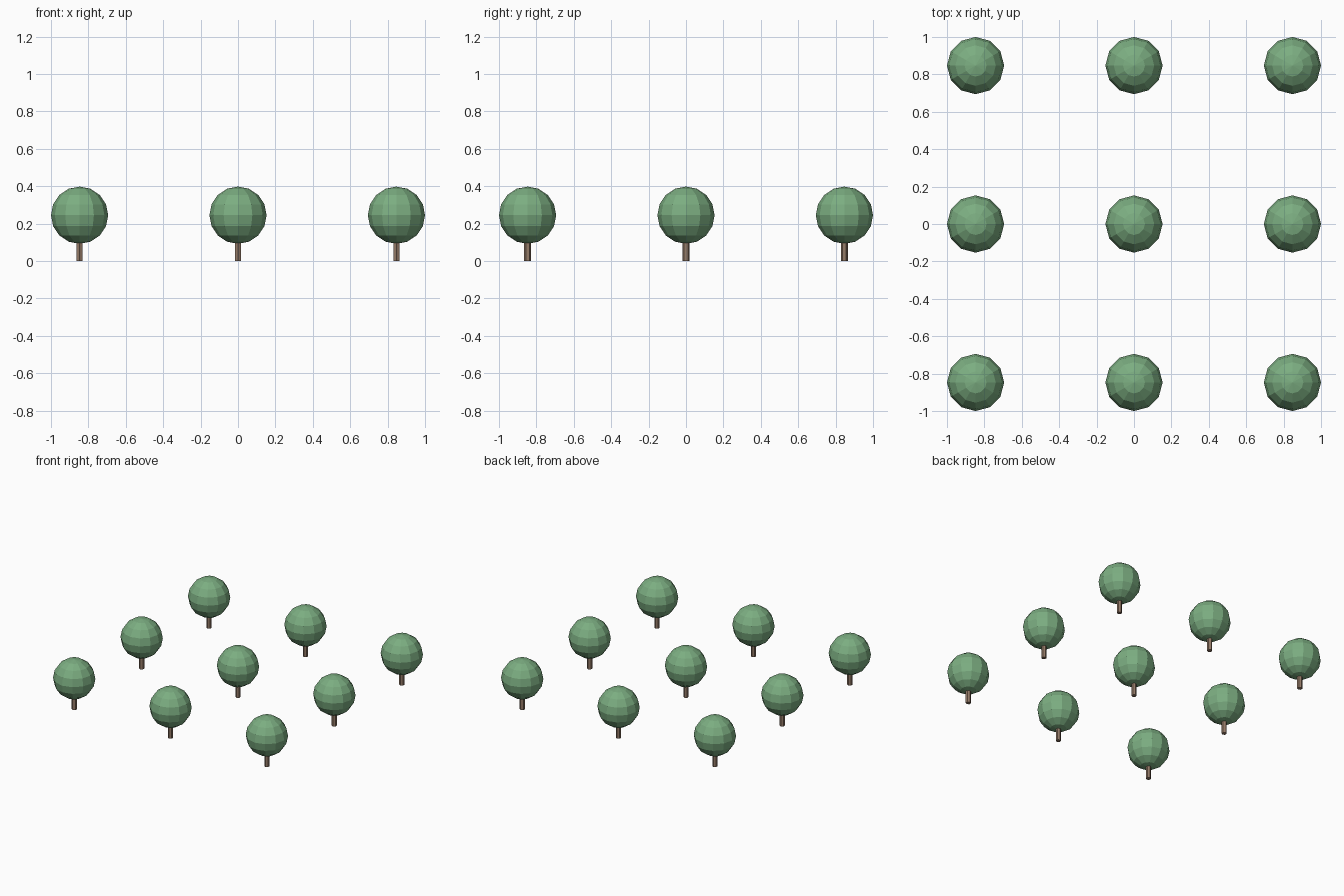
import bpy, bmesh
from math import pi
from mathutils import Matrix

if "Cube" in bpy.data.objects:
    bpy.data.objects.remove(bpy.data.objects["Cube"])

SPACING = 0.847
CROWN_R, CROWN_Z = 0.153, 0.245
TRUNK_R, TRUNK_H = 0.019, 0.15


def material(name, color):
    m = bpy.data.materials.new(name)
    m.diffuse_color = color
    m.use_nodes = True
    m.node_tree.nodes["Principled BSDF"].inputs["Base Color"].default_value = m.diffuse_color
    return m


def mesh_from(bm, name, mat):
    me = bpy.data.meshes.new(name)
    bm.to_mesh(me)
    bm.free()
    me.materials.append(mat)
    return me


# Faceted round crown
bm = bmesh.new()
bmesh.ops.create_uvsphere(bm, u_segments=12, v_segments=8, radius=CROWN_R,
                          matrix=Matrix.Translation((0, 0, CROWN_Z)))
crown = mesh_from(bm, "crown", material("leaf_green", (0.2, 0.42, 0.22, 1)))

# Six-sided trunk with corners facing front and back
bm = bmesh.new()
bmesh.ops.create_cone(bm, cap_ends=True, segments=6, radius1=TRUNK_R,
                      radius2=TRUNK_R, depth=TRUNK_H,
                      matrix=Matrix.Translation((0, 0, TRUNK_H / 2)))
# put a corner on the y axis whichever way the primitive starts
if max(v.co.y for v in bm.verts) < TRUNK_R * 0.95:
    bmesh.ops.rotate(bm, verts=bm.verts[:], cent=(0, 0, 0),
                     matrix=Matrix.Rotation(pi / 6, 3, 'Z'))
trunk = mesh_from(bm, "trunk", material("bark_brown", (0.3, 0.2, 0.14, 1)))

# Three by three orchard grid
for row in (-1, 0, 1):
    for col in (-1, 0, 1):
        for me in (crown, trunk):
            ob = bpy.data.objects.new(f"tree_{me.name}_{row + 2}_{col + 2}", me)
            ob.location = (col * SPACING, row * SPACING, 0)
            bpy.context.collection.objects.link(ob)
